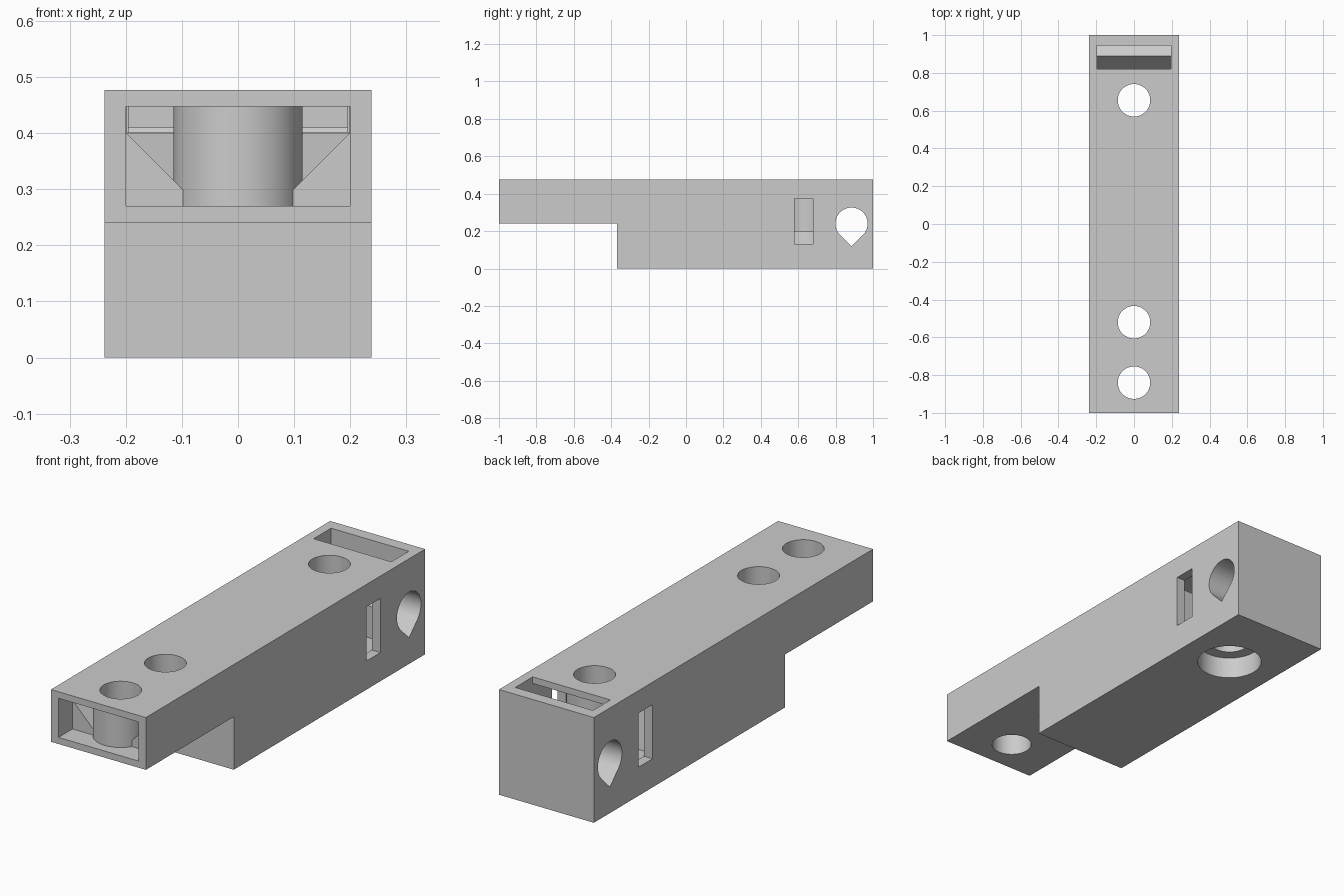
import bpy, bmesh, math
from mathutils import Matrix

default = bpy.data.objects.get("Cube")
if default:
    bpy.data.objects.remove(default, do_unlink=True)

grey = bpy.data.materials.new("plain_grey")
grey.use_nodes = True
colour = (0.6, 0.6, 0.6, 1)
grey.diffuse_color = colour
grey.node_tree.nodes["Principled BSDF"].inputs["Base Color"].default_value = colour

HALF_W = 0.238
TOP = 0.477
CEILING = 0.447
HOLE_R = 0.086
SCREW_Y = (-0.84, -0.52, 0.655)


def finish(bm, name):
    bmesh.ops.recalc_face_normals(bm, faces=bm.faces)
    mesh = bpy.data.meshes.new(name)
    bm.to_mesh(mesh)
    bm.free()
    mesh.materials.append(grey)
    obj = bpy.data.objects.new(name, mesh)
    bpy.context.collection.objects.link(obj)
    return obj


def prism(name, profile, half):
    """Side profile of (y, z) points, extruded across the width."""
    bm = bmesh.new()
    face = bm.faces.new([bm.verts.new((-half, y, z)) for y, z in profile])
    made = bmesh.ops.extrude_face_region(bm, geom=[face])["geom"]
    verts = [v for v in made if isinstance(v, bmesh.types.BMVert)]
    bmesh.ops.translate(bm, verts=verts, vec=(2 * half, 0, 0))
    return finish(bm, name)


def box(name, half, y0, y1, z0, z1):
    return prism(name, [(y0, z0), (y1, z0), (y1, z1), (y0, z1)], half)


def cylinder(name, y, z0, z1, r0, r1=None):
    bm = bmesh.new()
    bmesh.ops.create_cone(bm, cap_ends=True, segments=64, radius1=r0,
                          radius2=r0 if r1 is None else r1, depth=z1 - z0,
                          matrix=Matrix.Translation((0, y, (z0 + z1) / 2)))
    return finish(bm, name)


def combine(target, other, operation):
    mod = target.modifiers.new("boolean", 'BOOLEAN')
    mod.operation = operation
    mod.solver = 'EXACT'
    mod.object = other
    graph = bpy.context.evaluated_depsgraph_get()
    mesh = bpy.data.meshes.new_from_object(target.evaluated_get(graph))
    target.modifiers.clear()
    target.data = mesh
    bpy.data.objects.remove(other, do_unlink=True)


def cut(other):
    combine(block, other, 'DIFFERENCE')


def add(other):
    combine(block, other, 'UNION')


# Stepped block
block = prism("block", [(-1, 0.24), (-0.37, 0.24), (-0.37, 0), (1, 0),
                        (1, TOP), (-1, TOP)], HALF_W)

# Front mouth
cut(box("mouth", 0.2, -1.1, -0.9, 0.27, CEILING))

# Funnel behind the mouth, narrowing to a flat channel
bm = bmesh.new()
for s in (-1, 1):
    for x, y, z in ((0.199, -0.91, CEILING), (0.199, -0.91, 0.4), (0.07, -0.91, 0.271),
                    (0.199, -0.65, CEILING), (0.199, -0.65, 0.4)):
        bm.verts.new((s * x, y, z))
bmesh.ops.convex_hull(bm, input=bm.verts)
cut(finish(bm, "funnel"))

# Channel to the rear chamber, with a ridge under the top slot
cut(prism("rear_channel", [(-0.7, 0.401), (0.48, 0.401), (0.53, 0.125), (0.78, 0.125),
                           (0.78, 0.27), (0.89, 0.41), (0.945, 0.38),
                           (0.945, 0.6), (0.82, 0.6), (0.82, CEILING),
                           (-0.7, CEILING)], 0.195))

# Side windows
cut(box("side_window", 0.4, 0.58, 0.68, 0.13, 0.375))

# Tubes and rear collar around the screw holes
for y, z0 in zip(SCREW_Y, (0.255, 0.3, 0.06)):
    add(cylinder("screw_tube", y, z0, 0.46, 0.115))
add(cylinder("collar", SCREW_Y[2], 0.05, 0.2, 0.16, 0.14))

# Vertical screw holes and the wide counterbore underneath
for y in SCREW_Y:
    cut(cylinder("screw_hole", y, -0.1, 0.6, HOLE_R))
cut(cylinder("counterbore", SCREW_Y[2], -0.1, 0.1, 0.14))

# Teardrop cross hole with its point downward
drop = [(0.885, 0.24 - HOLE_R * math.sqrt(2))]
for i in range(49):
    a = math.radians(-45 + 270 * i / 48)
    drop.append((0.885 + HOLE_R * math.cos(a), 0.24 + HOLE_R * math.sin(a)))
cut(prism("cross_hole", drop, 0.4))

# Smooth round surfaces, crisp edges
bpy.ops.object.select_all(action='DESELECT')
block.select_set(True)
bpy.context.view_layer.objects.active = block
bpy.ops.object.shade_smooth_by_angle(angle=math.radians(30))
